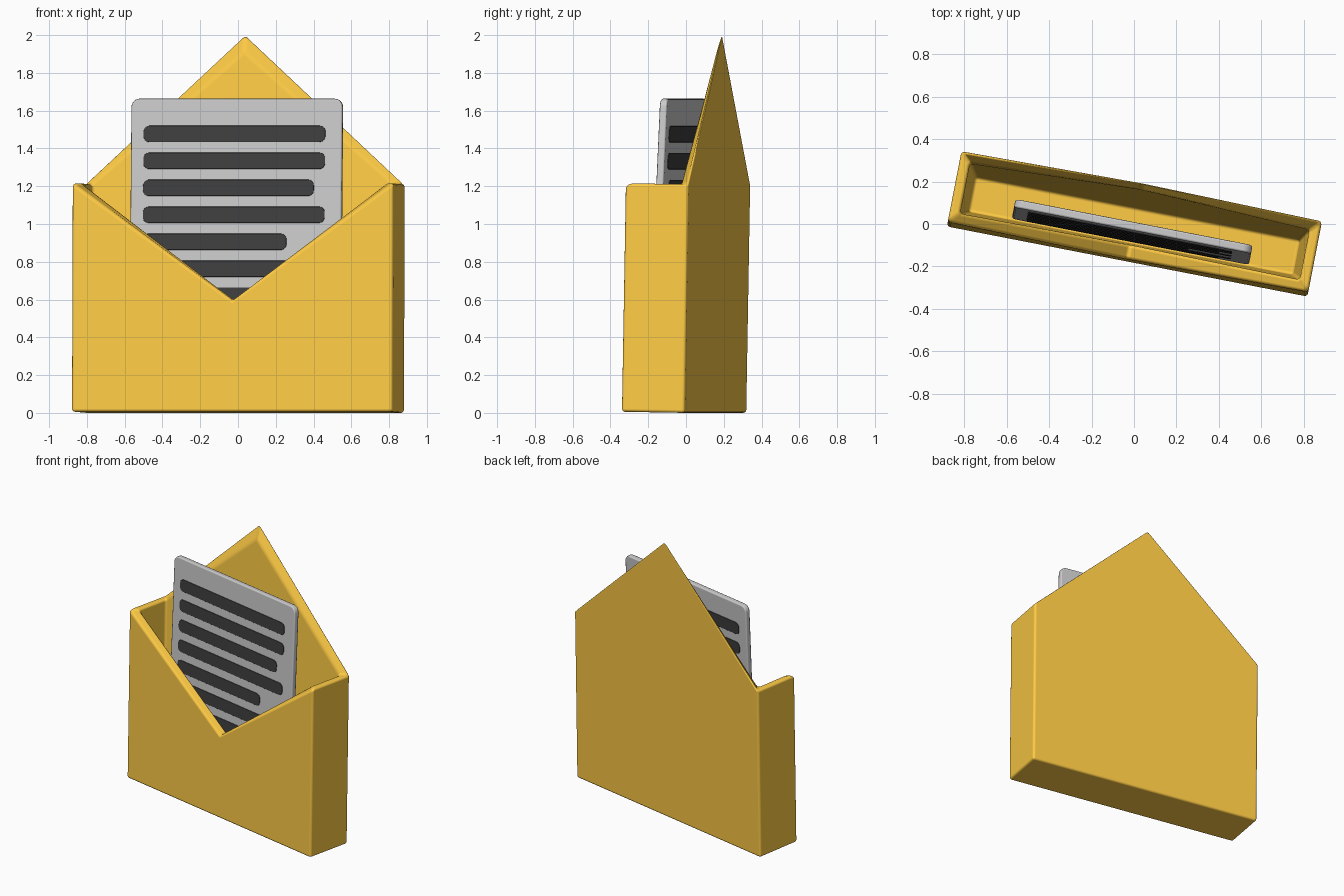
import bpy, bmesh
from math import radians, sin, cos, pi
from mathutils import Matrix

if "Cube" in bpy.data.objects:
    bpy.data.objects.remove(bpy.data.objects["Cube"])

W, D = 0.865, 0.17          # half width and half depth of the envelope
SIDE, APEX, NOTCH, FLOOR = 1.21, 2.01, 0.59, 0.08

# Whole model is turned about z and leans back slightly
POSE = (Matrix.Translation((0, -0.01, 0.003)) @ Matrix.Rotation(radians(-11), 4, 'Z')
        @ Matrix.Rotation(radians(-1), 4, 'X'))
# The letter leans back a little more, origin at its top edge
LETTER = POSE @ Matrix.Translation((-0.003, -0.03, 1.66)) @ Matrix.Rotation(radians(-1.6), 4, 'X')


def material(name, color):
    m = bpy.data.materials.new(name)
    m.diffuse_color = (*color, 1)
    m.use_nodes = True
    m.node_tree.nodes["Principled BSDF"].inputs["Base Color"].default_value = m.diffuse_color
    return m


def finish(name, bm, matrix, bevel, mat=None, segments=3):
    bmesh.ops.recalc_face_normals(bm, faces=bm.faces)
    me = bpy.data.meshes.new(name)
    bm.to_mesh(me)
    bm.free()
    me.transform(matrix)
    me.polygons.foreach_set("use_smooth", [True] * len(me.polygons))
    ob = bpy.data.objects.new(name, me)
    bpy.context.collection.objects.link(ob)
    if mat:
        me.materials.append(mat)
    b = ob.modifiers.new("bevel", 'BEVEL')
    b.width, b.segments = bevel, segments
    b.limit_method, b.angle_limit = 'ANGLE', radians(25)
    b.harden_normals = True
    return ob


def rounded_slab(name, x0, x1, z0, z1, r, half_t, matrix, bevel, mat=None):
    bm = bmesh.new()
    pts = []
    corners = [(x1 - r, z1 - r), (x0 + r, z1 - r), (x0 + r, z0 + r), (x1 - r, z0 + r)]
    for q, (cx, cz) in enumerate(corners):
        for i in range(7):
            a = pi / 2 * (q + i / 6)
            pts.append((cx + r * cos(a), cz + r * sin(a)))
    face = bm.faces.new([bm.verts.new((x, -half_t, z)) for x, z in pts])
    ext = bmesh.ops.extrude_face_region(bm, geom=[face], use_keep_orig=True)
    verts = [g for g in ext["geom"] if isinstance(g, bmesh.types.BMVert)]
    bmesh.ops.translate(bm, verts=verts, vec=(0, 2 * half_t, 0))
    return finish(name, bm, matrix, bevel, mat, 2)


def shell(bm, base, apex, notch, thickness):
    """One skin of the open envelope; returns its rim loop."""
    def v(sx, sy, z):
        t = thickness(z)
        return bm.verts.new((sx * (W - t), sy * (D - t), z))
    bottom = [v(sx, sy, base) for sx, sy in ((-1, -1), (1, -1), (1, 1), (-1, 1))]
    fl, fr, br, bl = [v(sx, sy, SIDE) for sx, sy in ((-1, -1), (1, -1), (1, 1), (-1, 1))]
    low, top = v(0, -1, notch), v(0, 1, apex)
    bm.faces.new(bottom)
    bm.faces.new((bottom[0], bottom[1], fr, low, fl))
    bm.faces.new((bottom[1], bottom[2], br, fr))
    bm.faces.new((bottom[2], bottom[3], bl, top, br))
    bm.faces.new((bottom[3], bottom[0], fl, bl))
    return [fl, low, fr, br, top, bl]


# Envelope: outer skin, tapering inner skin, joined along the rim
bm = bmesh.new()
outer = shell(bm, 0, APEX, NOTCH, lambda z: 0)
inner = shell(bm, FLOOR, 1.91, NOTCH, lambda z: 0.085 - 0.031 * (z - FLOOR))
for i in range(6):
    j = (i + 1) % 6
    bm.faces.new((outer[i], outer[j], inner[j], inner[i]))
finish("envelope", bm, POSE, 0.016, material("orange", (1.0, 0.6, 0.06)))

# Letter sheet
rounded_slab("letter", -0.569, 0.569, -1.22, 0, 0.045, 0.02, LETTER, 0.01)

# Text-like lines, showing on both sides of the sheet
black = material("black", (0.05, 0.05, 0.05))
for i, end in enumerate((0.48, 0.48, 0.42, 0.48, 0.275, 0.48, 0.42)):
    z = -0.187 - 0.143 * i
    rounded_slab(f"letter_line_{i + 1}", -0.5, end, z - 0.043, z + 0.043, 0.03, 0.024, LETTER, 0.002, black)
